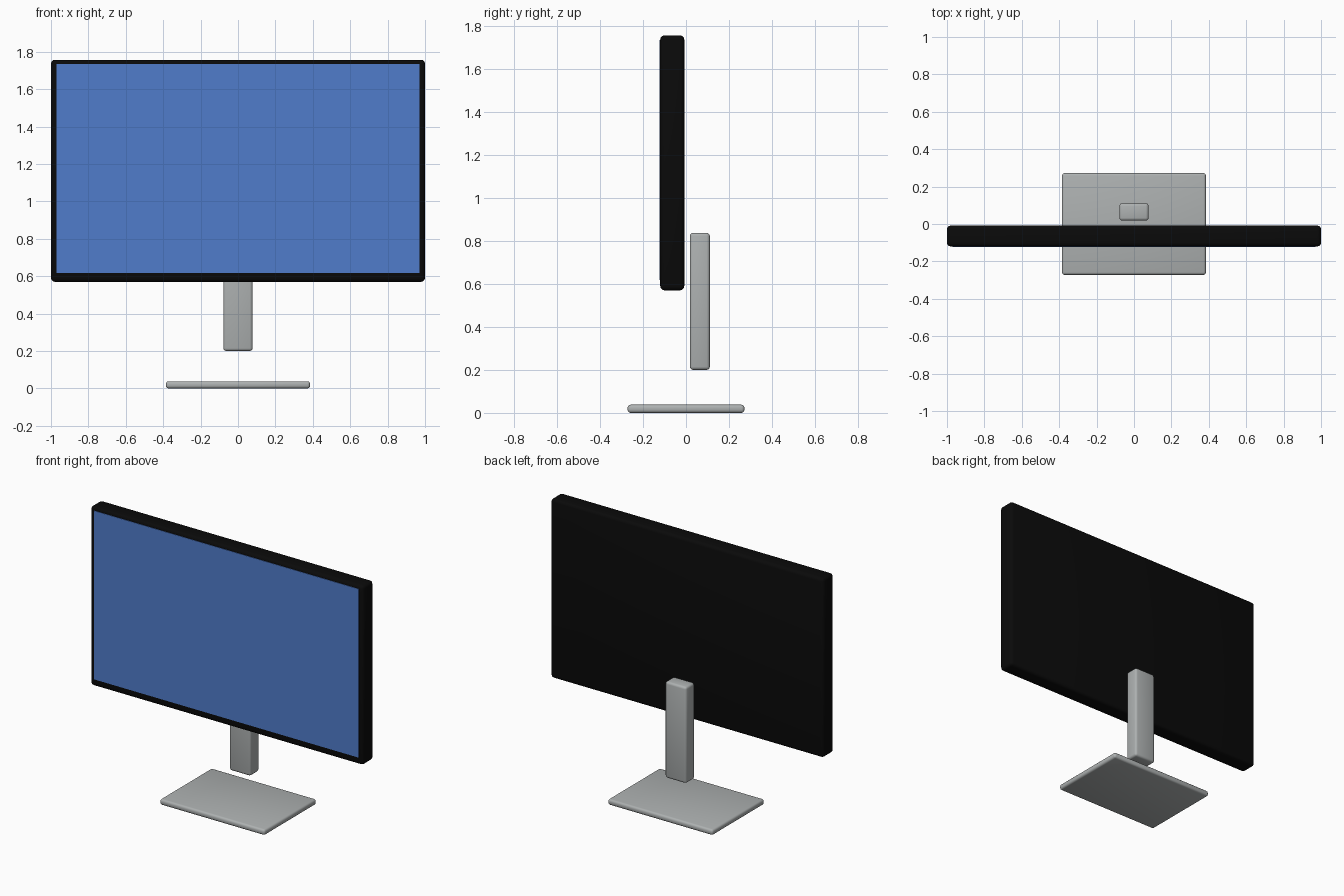
import bpy
import bmesh
from mathutils import Vector

cube = bpy.data.objects.get("Cube")
if cube:
    bpy.data.objects.remove(cube, do_unlink=True)


def make_material(name, rgb):
    mat = bpy.data.materials.new(name)
    mat.use_nodes = True
    mat.diffuse_color = (*rgb, 1)
    mat.node_tree.nodes["Principled BSDF"].inputs["Base Color"].default_value = (*rgb, 1)
    return mat


def rounded_box(name, low, high, bevel, mat):
    """Box between two corners with softly rounded edges."""
    low, high = Vector(low), Vector(high)
    size = high - low
    mesh = bpy.data.meshes.new(name)
    bm = bmesh.new()
    bmesh.ops.create_cube(bm, size=1)
    bmesh.ops.scale(bm, vec=size, verts=bm.verts)
    if bevel:
        bmesh.ops.bevel(bm, geom=bm.edges[:], offset=bevel, segments=3,
                        profile=0.5, affect='EDGES')
    bm.to_mesh(mesh)
    bm.free()
    mesh.materials.append(mat)
    obj = bpy.data.objects.new(name, mesh)
    obj.location = (low + high) / 2
    bpy.context.collection.objects.link(obj)
    bpy.ops.object.select_all(action='DESELECT')
    obj.select_set(True)
    bpy.context.view_layer.objects.active = obj
    bpy.ops.object.shade_smooth_by_angle()
    return obj


black = make_material("black plastic", (0.003, 0.003, 0.003))
blue = make_material("screen blue", (0.08, 0.2, 0.6))
grey = make_material("silver grey", (0.42, 0.44, 0.44))

# Display housing and the thin lit panel on its front
rounded_box("display_housing", (-1, -0.12, 0.57), (1, -0.008, 1.757), 0.02, black)
rounded_box("screen", (-0.97, -0.123, 0.618), (0.97, -0.115, 1.735), 0, blue)

# Stand: upright column behind the display, and flat foot
rounded_box("stand_column", (-0.078, 0.018, 0.2), (0.078, 0.111, 0.838), 0.015, grey)
rounded_box("stand_base", (-0.385, -0.272, 0), (0.385, 0.272, 0.038), 0.014, grey)
